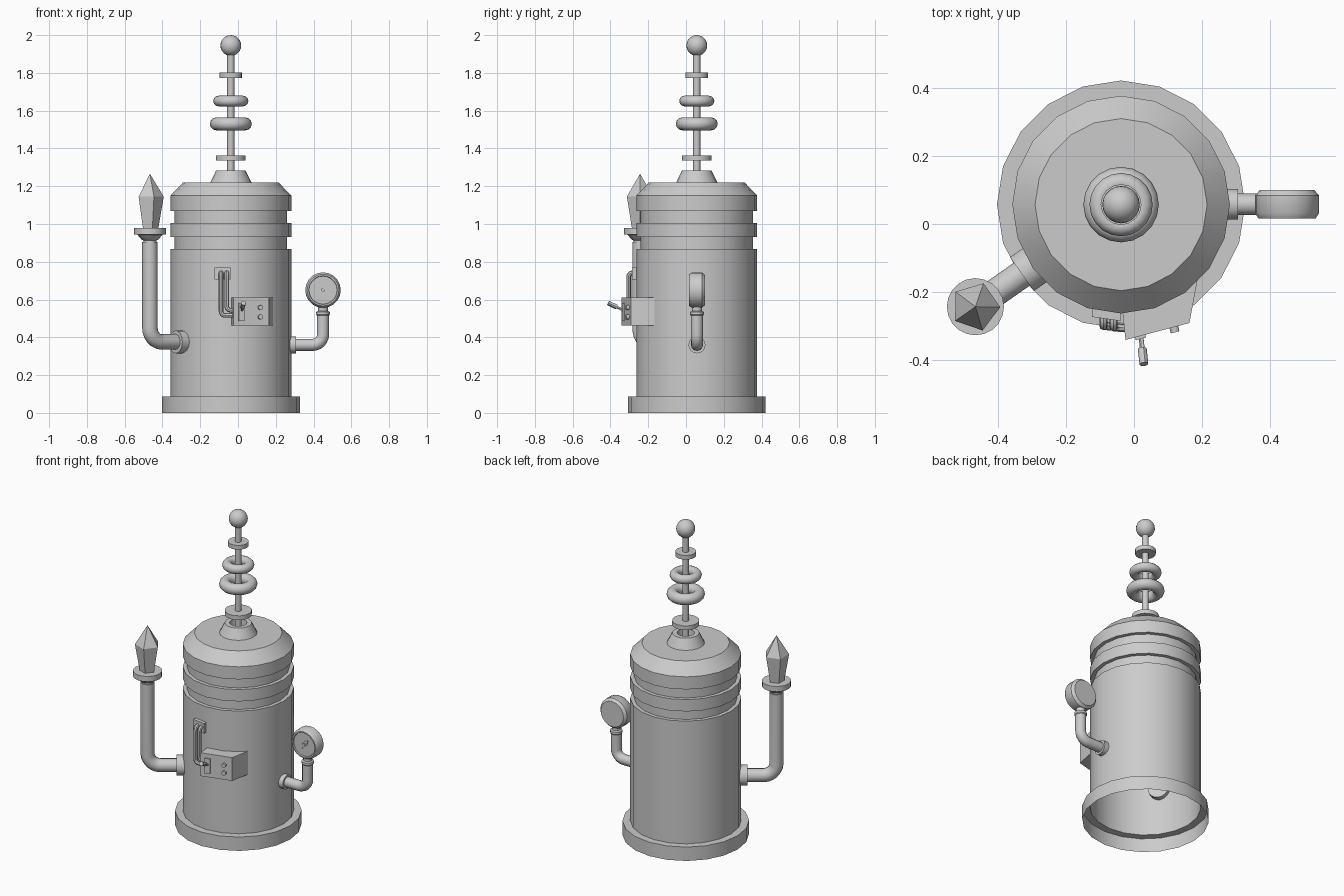
import bpy, bmesh, math
from mathutils import Vector

if "Cube" in bpy.data.objects:
    bpy.data.objects.remove(bpy.data.objects["Cube"])

CX, CY = -0.038, 0.057   # axis of the tank


def finish(ob, smooth=True):
    bpy.ops.object.select_all(action='DESELECT')
    bpy.context.view_layer.objects.active = ob
    ob.select_set(True)
    if smooth:
        bpy.ops.object.shade_smooth_by_angle(angle=math.radians(36))
    return ob


def from_bm(name, bm, smooth=True):
    bmesh.ops.remove_doubles(bm, verts=bm.verts, dist=1e-5)
    bmesh.ops.recalc_face_normals(bm, faces=bm.faces)
    me = bpy.data.meshes.new(name)
    bm.to_mesh(me)
    bm.free()
    ob = bpy.data.objects.new(name, me)
    bpy.context.collection.objects.link(ob)
    return finish(ob, smooth)


def lathe(name, profile, loc, axis=(0, 0, 1), n=20, phase=0.0, smooth=True):
    """Spin a (radius, height) profile about an axis through loc."""
    bm = bmesh.new()
    q = Vector(axis).to_track_quat('Z', 'Y')
    rows = []
    for r, h in profile:
        ring = []
        for i in range(n):
            a = phase + math.tau * i / n
            p = Vector((r * math.cos(a), r * math.sin(a), h))
            ring.append(bm.verts.new(Vector(loc) + q @ p))
        rows.append(ring)
    for a, b in zip(rows, rows[1:]):
        for i in range(n):
            j = (i + 1) % n
            bm.faces.new((a[i], a[j], b[j], b[i]))
    bmesh.ops.dissolve_degenerate(bm, dist=1e-6, edges=bm.edges)
    return from_bm(name, bm, smooth)


def rod(name, r, h0, h1, loc, axis=(0, 0, 1), n=16):
    return lathe(name, [(0, h0), (r, h0), (r, h1), (0, h1)], loc, axis, n)


def tube(name, pts, r, bend, res=4):
    """Round tube along a path with rounded corners."""
    pts = [Vector(p) for p in pts]
    path = [pts[0]]
    for a, p, b in zip(pts, pts[1:], pts[2:]):
        u, v = (a - p).normalized() * bend, (b - p).normalized() * bend
        for k in range(7):
            t = math.pi / 2 * k / 6
            path.append(p + u * (1 - math.sin(t)) + v * (1 - math.cos(t)))
    path.append(pts[-1])
    cu = bpy.data.curves.new(name, 'CURVE')
    cu.dimensions = '3D'
    cu.bevel_depth, cu.bevel_resolution, cu.use_fill_caps = r, res, True
    sp = cu.splines.new('POLY')
    sp.points.add(len(path) - 1)
    for s, p in zip(sp.points, path):
        s.co = (*p, 1)
    ob = bpy.data.objects.new(name, cu)
    bpy.context.collection.objects.link(ob)
    finish(ob, False)
    bpy.ops.object.convert(target='MESH')
    return finish(bpy.context.view_layer.objects.active)


def prism(name, outline, z0, z1):
    bm = bmesh.new()
    lo = [bm.verts.new((x, y, z0)) for x, y in outline]
    f = bm.faces.new(lo)
    ext = bmesh.ops.extrude_face_region(bm, geom=[f])
    for v in ext['geom']:
        if isinstance(v, bmesh.types.BMVert):
            v.co.z = z1
    if len(bm.faces) < len(outline) + 2:
        bm.faces.new(lo)
    return from_bm(name, bm, False)


# Tank: open-bottomed shell with stepped foot and two grooves
lathe("tank", [(.365, 0), (.365, .088), (.32, .088), (.32, .868), (.297, .868), (.297, .93),
               (.32, .93), (.32, 1.005), (.297, 1.005), (.297, 1.07), (.32, 1.07),
               (.32, 1.15), (.253, 1.22), (0, 1.22)], (CX, CY, 0))

# Antenna with discs, rings and ball
lathe("antenna_socket", [(.11, 1.218), (.078, 1.283), (.05, 1.283), (.045, 1.225), (0, 1.225)], (CX, CY, 0))
rod("antenna_mast", .019, 1.22, 1.92, (CX, CY, 0), n=12)
rod("antenna_lower_disc", .079, 1.335, 1.362, (CX, CY, 0))
rod("antenna_upper_disc", .06, 1.774, 1.801, (CX, CY, 0))
for name, z, major, minor in (("large_ring", 1.53, .077, .034), ("small_ring", 1.651, .065, .028)):
    bpy.ops.mesh.primitive_torus_add(location=(CX, CY, z), major_radius=major, minor_radius=minor,
                                     major_segments=20, minor_segments=12)
    bpy.context.object.name = name
    finish(bpy.context.object)
bpy.ops.mesh.primitive_uv_sphere_add(location=(CX, CY, 1.945), radius=.055, segments=20, ring_count=12)
bpy.context.object.name = "antenna_ball"
finish(bpy.context.object)

# Crystal lamp on a bent pipe
d = Vector((-.819, -.574, 0))
A = Vector((CX, CY, 0))
L = A + d * .523
zp = .376
up = Vector((0, 0, 1))
rod("lamp_pipe_flange", .061, .285, .356, A + up * zp, d)
tube("lamp_pipe", [A + d * .3 + up * zp, L + up * zp, L + up * .905], .041, .075)
lathe("lamp_cup", [(0, .89), (.034, .89), (.034, .913), (.045, .918), (.066, .943), (.084, .945),
                   (.084, .979), (0, .979)], L)
lathe("lamp_crystal", [(0, .978), (.045, .978), (.073, 1.145), (0, 1.266)], L, n=5,
      phase=math.radians(35), smooth=False)

# Pressure gauge on a bent pipe
gx, gy, gz = .45, .058, .65
rod("gauge_pipe_flange", .045, .25, .306, (0, gy, .36), (1, 0, 0))
tube("gauge_pipe", [(.26, gy, .36), (gx, gy, .36), (gx, gy, .52)], .032, .055)
lathe("gauge_collar", [(.032, .515), (.036, .52), (.036, .535), (.026, .54), (.026, .57)], (gx, gy, 0), n=12)
lathe("gauge_case", [(0, -.042), (.08, -.042), (.094, -.026), (.094, .026), (.084, .042),
                     (.076, .042), (.074, .034), (0, .034)], (gx, gy, gz), (0, -1, 0))
needle = prism("gauge_needle", [(-.007, -.03), (.007, -.03), (.005, .01), (.015, .012), (0, .042),
                                (-.015, .012), (-.005, .01)], 0, .006)
needle.rotation_euler = (math.pi / 2, math.radians(40), 0)
needle.location = (gx, gy - .033, gz)
rod("gauge_hub", .011, .033, .042, (gx, gy, gz), (0, -1, 0), 12)

# Control box with knobs and a lever
prism("control_box", [(-.025, -.341), (.163, -.291), (.187, -.162), (-.04, -.2)], .462, .61)
out = Vector((.257, -.966, 0))
for i, z in enumerate((.557, .508)):
    rod(f"box_knob_{i + 1}", .013, -.01, .016, Vector((.117, -.303, z)), out, 12)
c = Vector((.018, -.33, .535))
side = Vector((.966, .257, 0))
o = [c + side * s * .016 + out * t for s, t in ((-1, -.01), (1, -.01), (1, .008), (-1, .008))]
prism("lever_slot", [(p.x, p.y) for p in o], .487, .583)
base, tip = Vector((.02, -.325, .54)), Vector((.029, -.412, .582))
ax = (tip - base).normalized()
ln = (tip - base).length
rod("lever_arm", .007, 0, ln, base, ax, 10)
rod("lever_grip", .013, ln - .05, ln, base, ax, 10)

# Wall plate with two bent cables into the box
o = [(-.124, -.225), (-.124, -.273), (-.04, -.285), (-.04, -.235)]
prism("cable_plate", o, .706, .77)
for i, (x, y, z) in enumerate(((-.09, -.3, .516), (-.06, -.304, .543))):
    tube(f"cable_{i + 1}", [(x, -.26, .742), (x, y, .742), (x, y, z), (0, y - .004, z)], .012, .022, 2)
